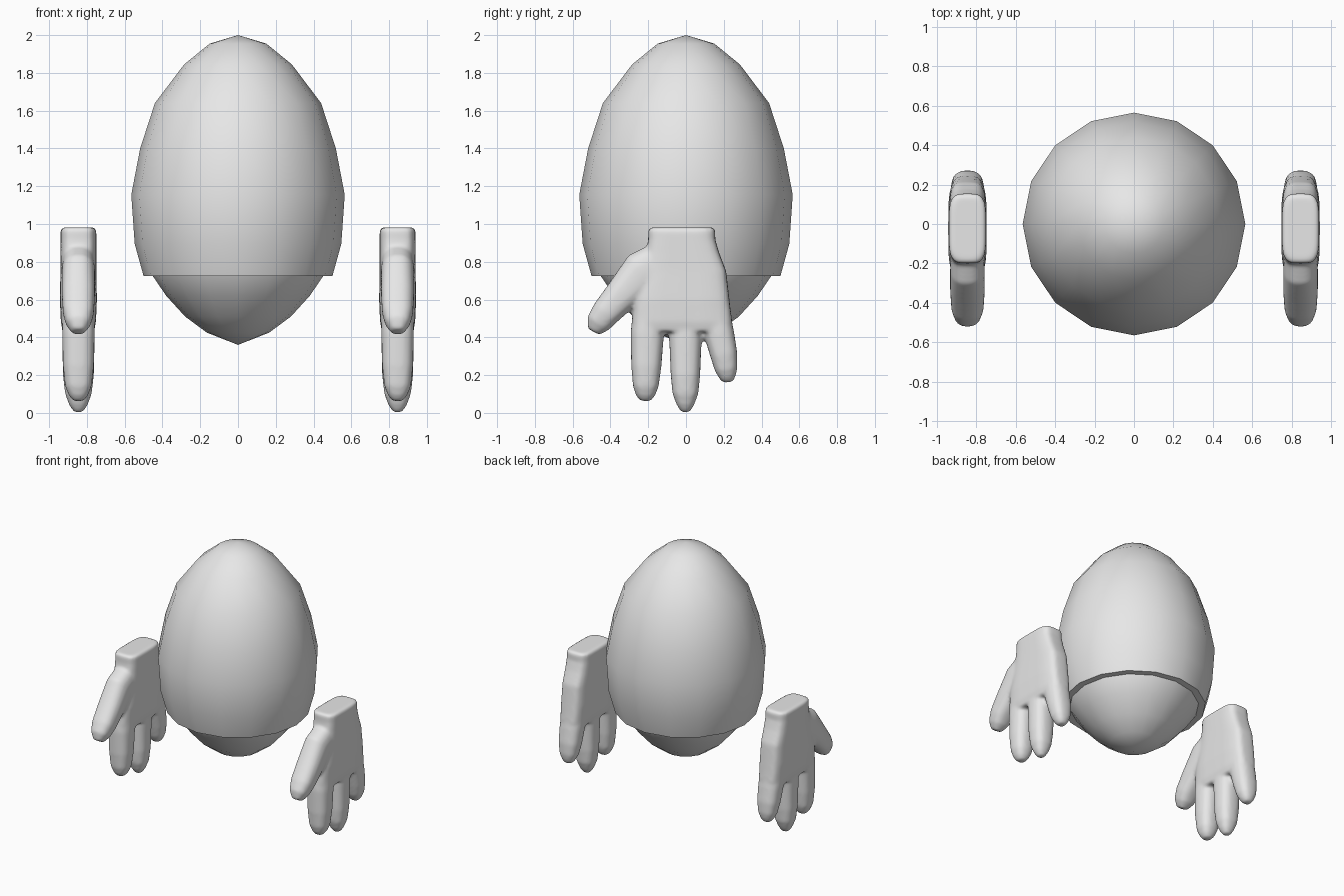
import bpy, bmesh, math
from mathutils import Vector

if "Cube" in bpy.data.objects:
    bpy.data.objects.remove(bpy.data.objects["Cube"])

grey = bpy.data.materials.new("plain_grey")
grey.diffuse_color = (0.8, 0.8, 0.8, 1)
grey.use_nodes = True
grey.node_tree.nodes["Principled BSDF"].inputs["Base Color"].default_value = grey.diffuse_color


def finish(bm, name, angle):
    bmesh.ops.recalc_face_normals(bm, faces=bm.faces)
    me = bpy.data.meshes.new(name)
    bm.to_mesh(me)
    bm.free()
    me.materials.append(grey)
    ob = bpy.data.objects.new(name, me)
    bpy.context.collection.objects.link(ob)
    bpy.ops.object.select_all(action='DESELECT')
    ob.select_set(True)
    bpy.context.view_layer.objects.active = ob
    bpy.ops.object.shade_smooth_by_angle(angle=math.radians(angle))
    return ob


def skin_rings(bm, rings):
    """Bridge consecutive vertex rings; a ring of one vertex is a pole."""
    for a, b in zip(rings, rings[1:]):
        n = max(len(a), len(b))
        for i in range(n):
            j = (i + 1) % n
            if len(a) == 1:
                bm.faces.new((a[0], b[i], b[j]))
            elif len(b) == 1:
                bm.faces.new((a[i], b[0], a[j]))
            else:
                bm.faces.new((a[i], b[i], b[j], a[j]))


def lathe(name, profile, sides=16):
    bm = bmesh.new()
    rings = []
    for r, z in profile:
        if r == 0:
            rings.append([bm.verts.new((0, 0, z))])
        else:
            angles = [math.tau * i / sides for i in range(sides)]
            rings.append([bm.verts.new((r * math.cos(a), r * math.sin(a), z)) for a in angles])
    skin_rings(bm, rings)
    return finish(bm, name, 40)


def loft(bm, sections, power, sides=32):
    """Closed tube of superellipses; section = (y, z, half width, half depth)."""
    pts = [Vector((0, s[0], s[1])) for s in sections]
    rings = []
    for i, (y, z, w, d) in enumerate(sections):
        t = (pts[min(i + 1, len(pts) - 1)] - pts[max(i - 1, 0)]).normalized()
        across = Vector((0, -t.z, t.y))
        ring = []
        for k in range(sides):
            a = math.tau * k / sides
            c, s = math.cos(a), math.sin(a)
            u = math.copysign(abs(c) ** (2 / power), c) * w
            v = math.copysign(abs(s) ** (2 / power), s) * d
            ring.append(bm.verts.new(pts[i] + across * u + Vector((v, 0, 0))))
        rings.append(ring)
    skin_rings(bm, rings)
    bm.faces.new(rings[0])
    bm.faces.new(rings[-1])


def palm(bm):
    rows = [(0.982, -0.19, 0.145, 0.085), (0.97, -0.2, 0.155, 0.095), (0.92, -0.2, 0.155, 0.095),
            (0.85, -0.21, 0.175, 0.095), (0.75, -0.24, 0.213, 0.095), (0.6, -0.275, 0.23, 0.098),
            (0.48, -0.285, 0.245, 0.093), (0.43, -0.27, 0.24, 0.082)]
    # vertical stack so the wrist stays level
    rings = []
    for z, y0, y1, d in rows:
        ring = []
        for k in range(32):
            a = math.tau * k / 32
            c, s = math.cos(a), math.sin(a)
            ring.append(bm.verts.new((math.copysign(abs(s) ** 0.5, s) * d,
                                      (y0 + y1) / 2 + math.copysign(abs(c) ** 0.5, c) * (y1 - y0) / 2, z)))
        rings.append(ring)
    skin_rings(bm, rings)
    bm.faces.new(rings[0])
    bm.faces.new(rings[-1])


# Fingers from knuckle to tip: (y, z, half width, half depth)
fingers = [
    [(-0.07, 0.84, 0.10, 0.08), (-0.23, 0.74, 0.12, 0.088), (-0.335, 0.63, 0.092, 0.088),
     (-0.425, 0.53, 0.077, 0.082), (-0.465, 0.475, 0.066, 0.066), (-0.49, 0.43, 0.035, 0.035)],
    [(-0.19, 0.55, 0.09, 0.085), (-0.205, 0.42, 0.088, 0.086), (-0.21, 0.25, 0.08, 0.082),
     (-0.213, 0.14, 0.068, 0.07), (-0.215, 0.092, 0.05, 0.05), (-0.217, 0.063, 0.028, 0.028)],
    [(0, 0.55, 0.08, 0.085), (-0.003, 0.4, 0.086, 0.086), (-0.003, 0.2, 0.078, 0.082),
     (-0.003, 0.1, 0.068, 0.07), (-0.003, 0.04, 0.045, 0.048), (-0.003, 0.003, 0.022, 0.022)],
    [(0.14, 0.56, 0.085, 0.085), (0.175, 0.42, 0.08, 0.085), (0.2, 0.31, 0.072, 0.08),
     (0.213, 0.23, 0.06, 0.066), (0.22, 0.185, 0.042, 0.045), (0.223, 0.162, 0.025, 0.025)],
]


def hand(name, x):
    bm = bmesh.new()
    palm(bm)
    for f in fingers:
        loft(bm, f, 2.5)
    ob = finish(bm, name, 180)
    ob.location.x = x
    # fuse the palm and fingers into one soft skin
    fuse = ob.modifiers.new("fuse", 'REMESH')
    fuse.mode = 'VOXEL'
    fuse.voxel_size = 0.012
    fuse.use_smooth_shade = True
    soft = ob.modifiers.new("soften", 'SMOOTH')
    soft.factor = 0.5
    soft.iterations = 6


# Upper shell with its underside rim
lathe("body_shell", [(0, 2.0), (0.15, 1.955), (0.285, 1.845), (0.44, 1.64), (0.518, 1.4),
                     (0.565, 1.155), (0.547, 0.895), (0.5, 0.725), (0.45, 0.725)])
# Inner egg showing below the rim
lathe("inner_egg", [(0, 1.95), (0.14, 1.905), (0.26, 1.8), (0.4, 1.61), (0.475, 1.38),
                    (0.52, 1.14), (0.505, 0.9), (0.455, 0.73), (0.38, 0.62),
                    (0.28, 0.51), (0.165, 0.425), (0, 0.36)])
for side, x in (("left", -0.845), ("right", 0.845)):
    hand(side + "_hand", x)
